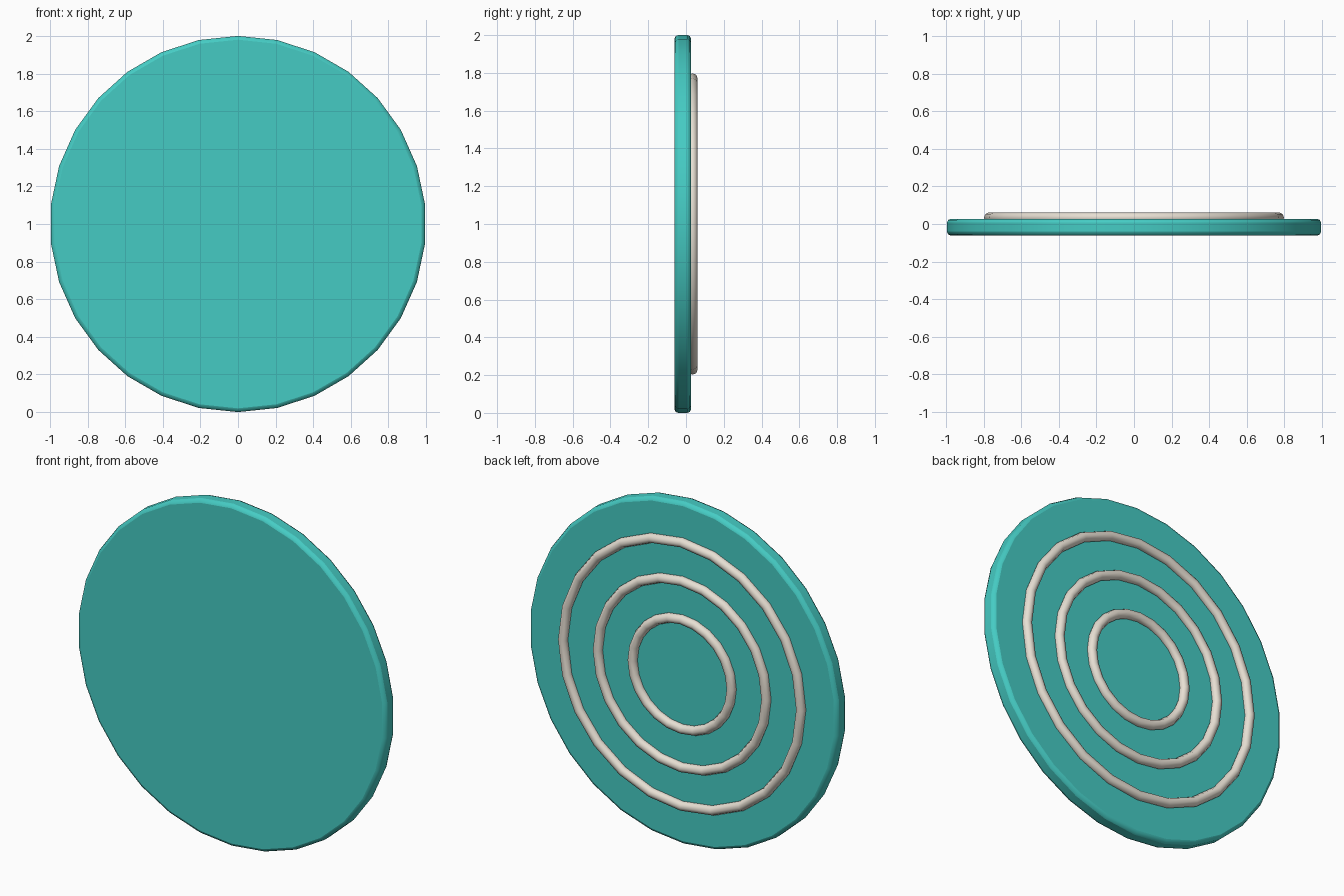
import bpy, math

if "Cube" in bpy.data.objects:
    bpy.data.objects.remove(bpy.data.objects["Cube"])

def material(name, rgb):
    m = bpy.data.materials.new(name)
    m.diffuse_color = (*rgb, 1)
    m.use_nodes = True
    m.node_tree.nodes["Principled BSDF"].inputs["Base Color"].default_value = m.diffuse_color
    return m

teal = material("teal", (0.06, 0.60, 0.55))
cream = material("cream", (0.80, 0.74, 0.65))

def finish(ob, name, mat, angle):
    ob.name = name
    ob.data.materials.append(mat)
    bpy.ops.object.transform_apply(location=False, rotation=True, scale=True)
    bpy.ops.object.shade_smooth_by_angle(angle=math.radians(angle))

# Thin upright disc with softened rim
FRONT, FACE = -0.061, 0.027
bpy.ops.mesh.primitive_cylinder_add(vertices=30, radius=1, depth=FACE - FRONT,
    location=(0, (FRONT + FACE) / 2, 1), rotation=(math.pi / 2, 0, 0))
disc = bpy.context.object
bevel = disc.modifiers.new("rim", 'BEVEL')
bevel.width = 0.02
bevel.segments = 2
bevel.limit_method = 'ANGLE'
bevel.angle_limit = math.radians(40)
finish(disc, "disc", teal, 40)

# Concentric raised rings on the back
for name, major in (("inner_ring", 0.32), ("middle_ring", 0.545), ("outer_ring", 0.77)):
    bpy.ops.mesh.primitive_torus_add(major_segments=24, minor_segments=8,
        major_radius=major, minor_radius=0.028,
        location=(0, 0.034, 1), rotation=(math.pi / 2, 0, 0))
    finish(bpy.context.object, name, cream, 50)
